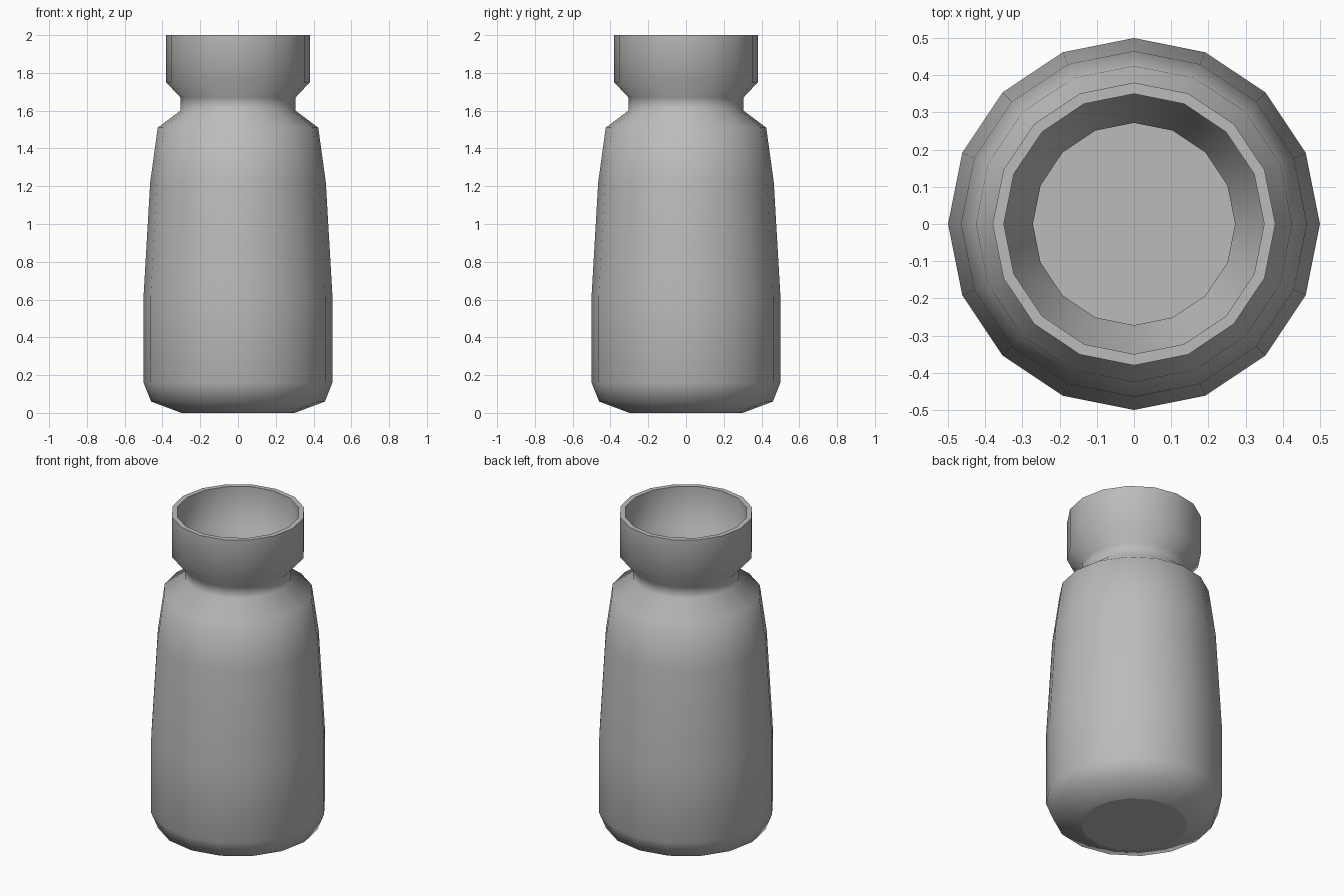
import bpy
import bmesh
import math

SIDES = 16

cube = bpy.data.objects.get("Cube")
if cube:
    bpy.data.objects.remove(cube, do_unlink=True)


def make_material(name, colour):
    mat = bpy.data.materials.new(name)
    mat.use_nodes = True
    mat.diffuse_color = colour
    mat.node_tree.nodes["Principled BSDF"].inputs["Base Color"].default_value = colour
    return mat


def lathe(name, profile, sharp_rings, mat):
    """Turn a (radius, height) profile about z; cap both of its ends."""
    bm = bmesh.new()
    rings = []
    for r, z in profile:
        angles = [2 * math.pi * i / SIDES for i in range(SIDES)]
        rings.append([bm.verts.new((r * math.cos(a), r * math.sin(a), z)) for a in angles])
    for low, high in zip(rings, rings[1:]):
        for i in range(SIDES):
            j = (i + 1) % SIDES
            bm.faces.new((low[i], low[j], high[j], high[i]))
    bm.faces.new(rings[0][::-1])
    bm.faces.new(rings[-1])
    for face in bm.faces:
        face.smooth = len(face.verts) == 4
    # Crisp edges at the base, lip and inner floor
    for k in sharp_rings:
        for i in range(SIDES):
            bm.edges.get((rings[k][i], rings[k][(i + 1) % SIDES])).smooth = False
    mesh = bpy.data.meshes.new(name)
    bm.to_mesh(mesh)
    bm.free()
    mesh.materials.append(mat)
    obj = bpy.data.objects.new(name, mesh)
    bpy.context.collection.objects.link(obj)
    return obj


# Outer wall from base to lip
outer = [(0.30, 0), (0.46, 0.06), (0.50, 0.16), (0.50, 0.62), (0.465, 1.22),
         (0.425, 1.51), (0.305, 1.60), (0.305, 1.67), (0.38, 1.75), (0.38, 2.0)]
# Inner wall from lip down to the floor
inner = [(0.35, 2.0), (0.35, 1.76), (0.272, 1.68), (0.272, 1.58), (0.395, 1.49),
         (0.435, 1.22), (0.47, 0.62), (0.47, 0.17), (0.43, 0.08), (0.28, 0.03)]

grey = make_material("plain grey", (0.5, 0.5, 0.5, 1))
lip = len(outer) - 1
lathe("jar", outer + inner, (0, lip, lip + 1, lip + len(inner)), grey)
